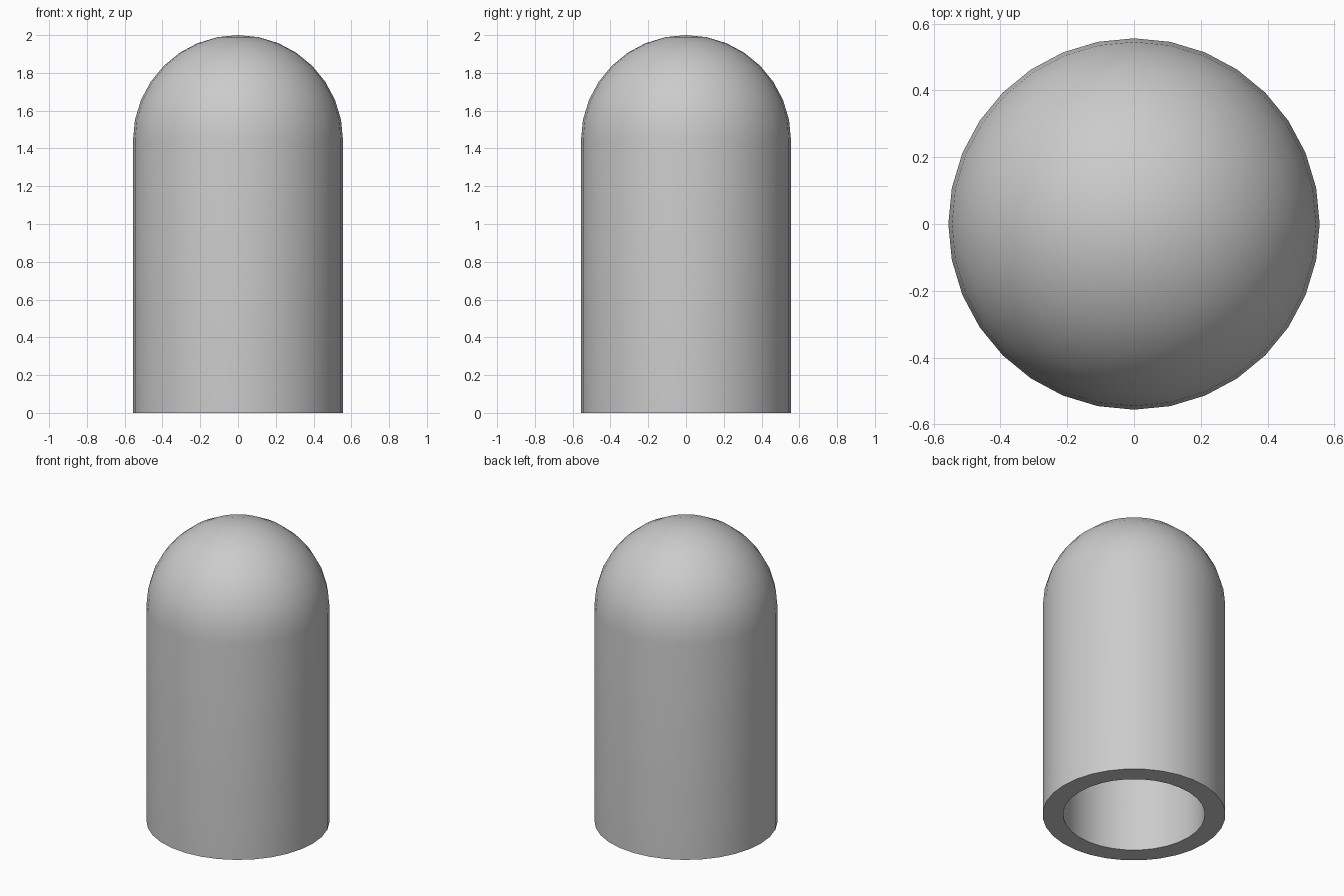
import bpy, bmesh, math

if "Cube" in bpy.data.objects:
    bpy.data.objects.remove(bpy.data.objects["Cube"])

SIDES, RINGS = 32, 8
R_OUT, R_IN = 0.556, 0.431
Z_DOME = 2.0 - R_OUT


def arch(radius):
    """Half profile: straight wall from the ground, then a quarter circle to the axis."""
    pts = [(radius, 0.0)]
    for i in range(RINGS + 1):
        a = math.pi / 2 * i / RINGS
        pts.append((radius * math.cos(a), Z_DOME + radius * math.sin(a)))
    return pts


# Hollow domed shell: inner and outer profile joined at the bottom rim, lathed round z
profile = arch(R_IN)[::-1] + arch(R_OUT)
bm = bmesh.new()
verts = [bm.verts.new((r, 0, z)) for r, z in profile]
edges = [bm.edges.new(pair) for pair in zip(verts, verts[1:])]
bmesh.ops.spin(bm, geom=verts + edges, cent=(0, 0, 0), axis=(0, 0, 1),
               angle=math.tau, steps=SIDES, use_merge=True)
bmesh.ops.remove_doubles(bm, verts=bm.verts, dist=1e-4)
bmesh.ops.recalc_face_normals(bm, faces=bm.faces)

mesh = bpy.data.meshes.new("domed_shell")
bm.to_mesh(mesh)
bm.free()
shell = bpy.data.objects.new("domed_shell", mesh)
bpy.context.collection.objects.link(shell)

# Smooth walls, sharp bottom rim
bpy.context.view_layer.objects.active = shell
shell.select_set(True)
bpy.ops.object.shade_smooth_by_angle(angle=math.radians(35))
